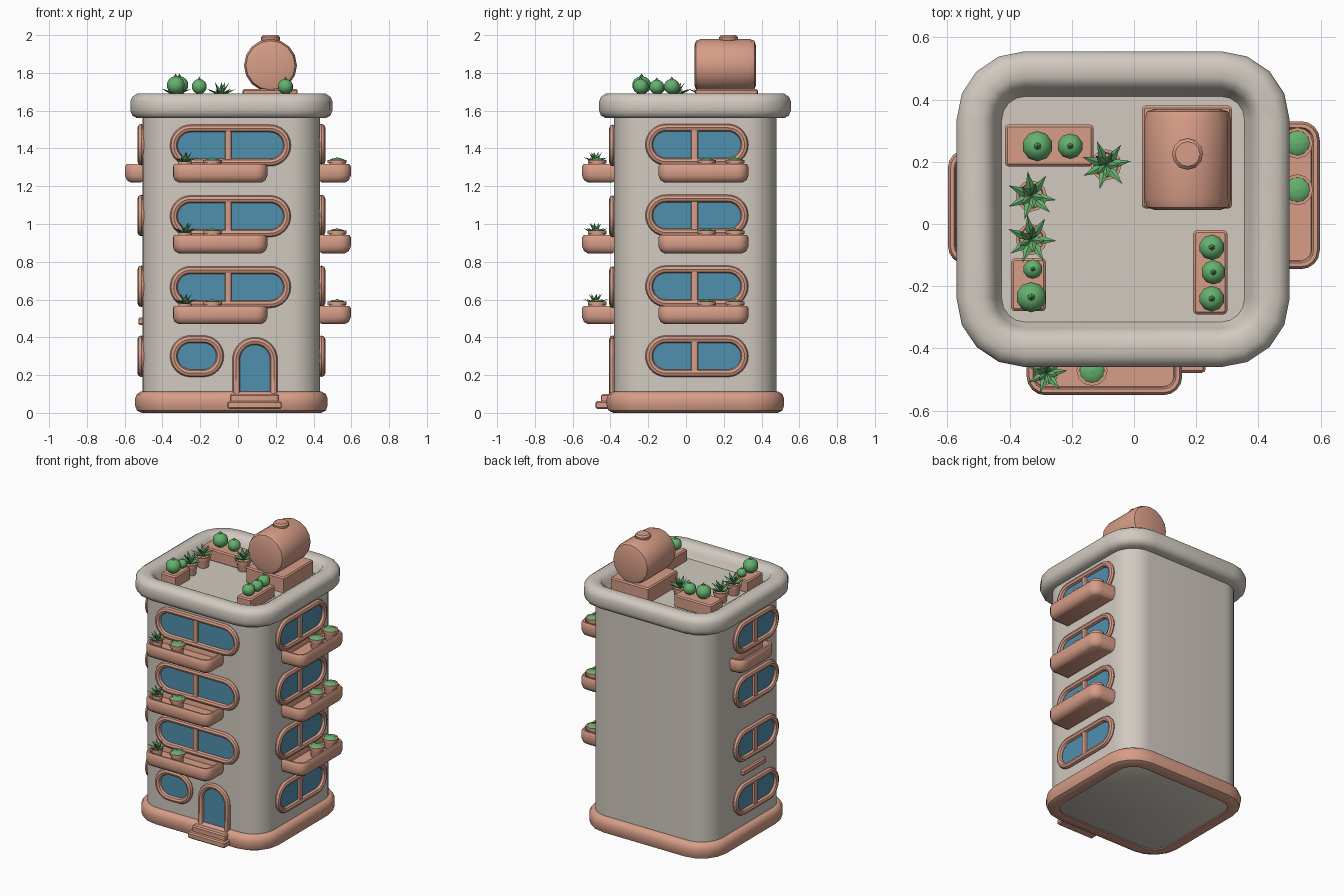
import bpy, bmesh, math, random
from math import sin, cos, pi, radians
from mathutils import Matrix, Vector

random.seed(4)
if "Cube" in bpy.data.objects:
    bpy.data.objects.remove(bpy.data.objects["Cube"], do_unlink=True)


def material(name, rgb):
    m = bpy.data.materials.new(name)
    m.use_nodes = True
    m.diffuse_color = (*rgb, 1)
    bsdf = m.node_tree.nodes["Principled BSDF"]
    bsdf.inputs["Base Color"].default_value = (*rgb, 1)
    bsdf.inputs["Roughness"].default_value = 0.8
    return m


PLASTER = material("warm_grey_plaster", (0.64, 0.59, 0.53))
CLAY = material("terracotta", (0.68, 0.34, 0.245))
GLASS = material("blue_glass", (0.08, 0.28, 0.42))
LEAF = material("leaf_green", (0.13, 0.44, 0.16))

# Local frames of the walls: x runs along the wall, -y points outward
FRONT = Matrix.Translation((0, -0.38, 0))
RIGHT = Matrix.Translation((0.435, 0, 0)) @ Matrix.Rotation(pi / 2, 4, "Z")
LEFT = Matrix.Translation((-0.505, 0, 0)) @ Matrix.Rotation(-pi / 2, 4, "Z")
WORLD = Matrix.Identity(4)


def finish(name, bm, mat, frame=WORLD, angle=40):
    bmesh.ops.remove_doubles(bm, verts=bm.verts, dist=1e-5)
    bmesh.ops.recalc_face_normals(bm, faces=bm.faces)
    me = bpy.data.meshes.new(name)
    bm.to_mesh(me)
    bm.free()
    me.materials.append(mat)
    me.shade_smooth()
    me.set_sharp_from_angle(angle=radians(angle))
    ob = bpy.data.objects.new(name, me)
    ob.matrix_world = frame
    bpy.context.collection.objects.link(ob)
    return ob


def outline(rect, low_r, high_r, grow, seg):
    """Rounded rectangle with separate radii for its low and high corners."""
    u0, u1, v0, v1 = rect
    u0, u1, v0, v1 = u0 - grow, u1 + grow, v0 - grow, v1 + grow
    a = max(low_r + grow, 0) if low_r else 0
    b = max(high_r + grow, 0) if high_r else 0
    pts = []
    for cu, cv, r, start in ((u1 - b, v1 - b, b, 0), (u0 + b, v1 - b, b, 1),
                             (u0 + a, v0 + a, a, 2), (u1 - a, v0 + a, a, 3)):
        for i in range(seg + 1):
            t = (start + i / seg) * pi / 2
            pts.append((cu + r * cos(t), cv + r * sin(t)))
    return pts


def loft(name, rect, radii, profile, mat, frame=WORLD, upright=False, ring=False, seg=4):
    """Stack outlines along z, or along -y when upright. Profile is (grow, depth)."""
    bm = bmesh.new()
    loops = []
    for grow, d in profile:
        pts = outline(rect, *radii, grow, seg)
        loops.append([bm.verts.new((u, -d, v) if upright else (u, v, d)) for u, v in pts])
    n = len(loops[0])
    pairs = list(zip(loops, loops[1:])) + ([(loops[-1], loops[0])] if ring else [])
    for p, q in pairs:
        for i in range(n):
            j = (i + 1) % n
            bm.faces.new((p[i], p[j], q[j], q[i]))
    if not ring:
        bm.faces.new(loops[0])
        bm.faces.new(loops[-1])
    return finish(name, bm, mat, frame)


def block(name, rect, z0, z1, mat, frame=WORLD, r=0.012, b=0.008):
    """Softly bevelled slab."""
    return loft(name, rect, (r, r), [(-b, z0), (0, z0 + b), (0, z1 - b), (-b, z1)],
                mat, frame, seg=2)


def frame_ring(name, rect, radii, wall):
    """Round frame with a thin pane of glass inside."""
    r = 0.02
    inner = (rect[0] + r, rect[1] - r, rect[2] + r, rect[3] - r)
    rad = tuple(max(k - r, 0) for k in radii)
    prof = [(r * cos(t * pi / 4), 0.007 + r * sin(t * pi / 4)) for t in range(8)]
    loft(name + "_frame", inner, rad, prof, CLAY, wall, True, True, 8)
    loft(name + "_glass", inner, rad, [(0, -0.004), (0, 0.004)], GLASS, wall, True, seg=8)


def window(name, u0, u1, z, wall, bar=True):
    h = 0.11
    frame_ring(name, (u0, u1, z - h, z + h), (h, h), wall)
    if bar:
        m = (u0 + u1) / 2 - 0.012
        block(name + "_bar", (m - 0.018, m + 0.018, -0.02, 0.01), z - h + 0.02, z + h - 0.02,
              CLAY, wall, r=0.01, b=0.002)


def balcony(name, u0, u1, z, depth, wall):
    loft(name, (u0, u1, -depth, 0.02), (0.06, 0),
         [(-0.03, z), (-0.01, z + 0.012), (0, z + 0.035), (0, z + 0.085), (-0.008, z + 0.097),
          (-0.02, z + 0.097), (-0.026, z + 0.085), (-0.028, z + 0.05)], CLAY, wall)


def pot(name, u, v, z0, z1, r, frame=WORLD):
    rim = z1 - 0.018
    loft(name, (u - r, u + r, v - r, v + r), (r, r),
         [(-0.3 * r, z0), (-0.12 * r, rim), (0, rim), (0, z1), (-0.2 * r, z1),
          (-0.25 * r, z1 - 0.012)], CLAY, frame, seg=3)


def aloe(name, u, v, z, length, frame=WORLD):
    """Two whorls of pointed leaves."""
    bm = bmesh.new()
    for count, tilt, size in ((7, 58, 1), (5, 25, 0.95)):
        for i in range(count):
            turn = 2 * pi * (i + random.uniform(-0.2, 0.2)) / count
            leaf = Matrix.Translation((u, v, z)) @ Matrix.Rotation(turn, 4, "Z") \
                @ Matrix.Rotation(radians(tilt), 4, "Y")
            L, w = length * size, length * 0.15
            base, tip = [bm.verts.new(leaf @ Vector(p)) for p in ((0, 0, 0), (0.1 * L, 0, L))]
            mid = [bm.verts.new(leaf @ Vector((0.4 * w * cos(t), w * sin(t), 0.45 * L)))
                   for t in (0, pi / 2, pi, 3 * pi / 2)]
            for a, b in zip(mid, mid[1:] + mid[:1]):
                bm.faces.new((base, b, a))
                bm.faces.new((tip, a, b))
    return finish(name, bm, LEAF, frame)


def cactus(name, u, v, z, r, frame=WORLD, squash=0.95, tip=0.3):
    """Plump round plant with a small point on top."""
    bm = bmesh.new()
    at = Matrix.Translation((u, v, z))
    bmesh.ops.create_uvsphere(bm, u_segments=10, v_segments=7, radius=r,
                              matrix=at @ Matrix.Diagonal((1, 1, squash, 1)))
    bmesh.ops.create_cone(bm, cap_ends=True, segments=6, radius1=r * 0.4, radius2=0,
                          depth=r * 2 * tip,
                          matrix=at @ Matrix.Translation((0, 0, r * squash)))
    return finish(name, bm, LEAF, frame)


# Tower body, base ring and roof parapet
loft("tower_body", (-0.505, 0.435, -0.38, 0.478), (0.16, 0.16),
     [(-0.03, 0.012), (0, 0.03), (0, 1.6)], PLASTER, seg=8)
loft("base_ring", (-0.545, 0.475, -0.42, 0.52), (0.2, 0.2),
     [(-0.085, 0.004), (-0.035, 0), (-0.01, 0.012), (0, 0.04), (0, 0.075), (-0.01, 0.1),
      (-0.03, 0.112), (-0.07, 0.112)], CLAY, ring=True)
loft("roof_parapet", (-0.57, 0.5, -0.46, 0.555), (0.22, 0.22),
     [(-0.1, 1.56), (-0.035, 1.56), (-0.01, 1.575), (0, 1.6), (0, 1.65), (-0.01, 1.673),
      (-0.035, 1.69), (-0.085, 1.69), (-0.112, 1.675), (-0.125, 1.645), (-0.145, 1.61)], PLASTER)

# Windows and balconies, floor by floor
for floor, z in enumerate((0.30, 0.67, 1.045, 1.42)):
    tag = f"_{floor}"
    window("right_window" + tag, -0.215, 0.33, z, RIGHT)
    window("left_window" + tag, -0.21, 0.27, z, LEFT)
    if floor == 0:
        continue
    window("front_window" + tag, -0.36, 0.28, z - 0.004, FRONT)
    tray = z - 0.2
    balcony("front_balcony" + tag, -0.345, 0.155, tray, 0.17, FRONT)
    balcony("right_balcony" + tag, -0.145, 0.33, tray, 0.162, RIGHT)
    pot("front_aloe_pot" + tag, -0.28, -0.1, tray + 0.045, tray + 0.11, 0.036, FRONT)
    aloe("front_aloe" + tag, -0.28, -0.1, tray + 0.1, 0.075, FRONT)
    for wall, side, spots in ((FRONT, "front", (-0.135,)), (RIGHT, "right", (0.11, 0.26))):
        for i, u in enumerate(spots):
            pot(f"{side}_pot_{floor}_{i}", u, -0.09, tray + 0.045, tray + 0.12, 0.05, wall)
            cactus(f"{side}_plant_{floor}_{i}", u, -0.09, tray + 0.112, 0.044, wall, 0.4, 0.1)
balcony("left_balcony", -0.24, 0.13, 1.22, 0.093, LEFT)
block("left_ledge", (-0.12, 0.13, -0.022, 0.02), 0.465, 0.505, CLAY, LEFT)
window("round_window", -0.36, -0.075, 0.30, FRONT, bar=False)

# Door and steps
frame_ring("door", (-0.03, 0.21, 0.07, 0.40), (0, 0.12), FRONT)
block("upper_step", (-0.04, 0.215, -0.45, -0.37), 0.05, 0.1, CLAY)
block("lower_step", (-0.055, 0.23, -0.478, -0.37), 0.02, 0.062, CLAY)

# Water tank on its stand
block("tank_stand", (0.025, 0.315, 0.05, 0.38), 1.6, 1.715, CLAY)
loft("water_tank", (0.032, 0.312, 1.7, 1.98), (0.14, 0.14),
     [(-0.035, -0.37), (-0.01, -0.362), (0, -0.335), (0, -0.08), (-0.01, -0.053),
      (-0.035, -0.045)], CLAY, upright=True, seg=4)
loft("tank_cap", (0.122, 0.222, 0.175, 0.275), (0.05, 0.05),
     [(-0.012, 1.96), (0, 1.975), (0, 1.99), (-0.01, 2.0)], CLAY, seg=3)

# Rooftop planters with round plants: planter rectangle, then (x, y, radius)
planters = {
    "back_planter": ((-0.415, -0.13, 0.185, 0.32), ((-0.31, 0.25, 0.05), (-0.205, 0.25, 0.042))),
    "left_planter": ((-0.395, -0.283, -0.28, -0.11), ((-0.33, -0.235, 0.05), (-0.325, -0.145, 0.032))),
    "right_planter": ((0.19, 0.3, -0.29, -0.02),
                      ((0.25, -0.24, 0.042), (0.255, -0.155, 0.04), (0.25, -0.075, 0.042))),
}
for name, (rect, plants) in planters.items():
    block(name, rect, 1.605, 1.69, CLAY)
    for i, (x, y, r) in enumerate(plants):
        cactus(f"{name}_plant_{i}", x, y, 1.69 + r * 0.9, r)

# Rooftop aloes in pots
for i, (x, y) in enumerate(((-0.09, 0.19), (-0.33, 0.09), (-0.33, -0.05))):
    pot(f"roof_pot_{i}", x, y, 1.605, 1.685, 0.05)
    aloe(f"roof_aloe_{i}", x, y, 1.675, 0.09)
